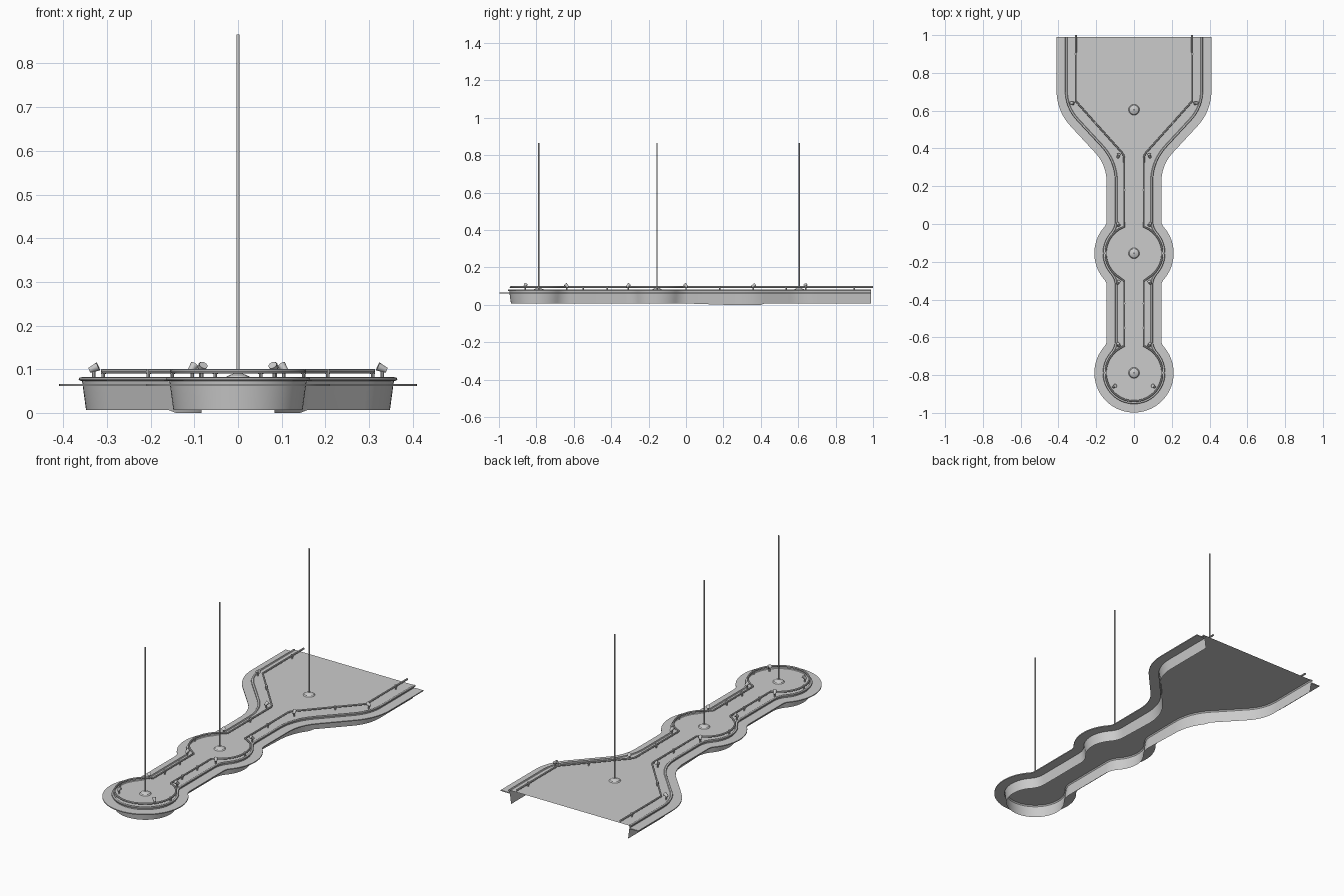
import bpy, bmesh, math
from mathutils import Vector

if "Cube" in bpy.data.objects:
    bpy.data.objects.remove(bpy.data.objects["Cube"])

POLES = [0.605, -0.155, -0.788]
DECK_Z = 0.079
BACK = 0.99
R, NARROW, WIDE, FIL = 0.21, 0.145, 0.41, 0.05


def make_obj(name, verts, faces, angle=35):
    me = bpy.data.meshes.new(name)
    me.from_pydata(verts, [], faces)
    bm = bmesh.new()
    bm.from_mesh(me)
    bmesh.ops.recalc_face_normals(bm, faces=bm.faces)
    bm.to_mesh(me)
    bm.free()
    ob = bpy.data.objects.new(name, me)
    bpy.context.collection.objects.link(ob)
    smooth(ob, angle)
    return ob


def smooth(ob, angle=35):
    bpy.ops.object.select_all(action='DESELECT')
    ob.select_set(True)
    bpy.context.view_layer.objects.active = ob
    bpy.ops.object.shade_smooth_by_angle(angle=math.radians(angle))


def arc(cx, cy, r, a0, a1, n):
    return [Vector((cx + r * math.cos(math.radians(a0 + (a1 - a0) * i / n)),
                    cy + r * math.sin(math.radians(a0 + (a1 - a0) * i / n)))) for i in range(n + 1)]


def rounded(prev, corner, nxt, t, n=8):
    p, c, q = Vector(prev), Vector(corner), Vector(nxt)
    a, b = c + (p - c).normalized() * t, c + (q - c).normalized() * t
    return [a.lerp(c, i / n).lerp(c.lerp(b, i / n), i / n) for i in range(n + 1)]


# right half of the outer outline, from the back edge to the front tip
def half_outline():
    w0, w1 = (WIDE, 0.598), (NARROW, 0.312)
    pts = [Vector((WIDE, BACK))]
    pts += rounded((WIDE, BACK), w0, w1, 0.11)
    pts += rounded(w0, w1, (NARROW, 0), 0.09)
    dy = math.sqrt((R + FIL) ** 2 - (NARROW + FIL) ** 2)
    ang = math.degrees(math.atan2(dy, NARROW + FIL))
    for cy, last in ((POLES[1], False), (POLES[2], True)):
        pts += arc(NARROW + FIL, cy + dy, FIL, 180, 180 + ang, 6)
        pts += arc(0, cy, R, ang, -90 if last else -ang, 26 if last else 18)[1:]
        if not last:
            pts += arc(NARROW + FIL, cy - dy, FIL, 180 - ang, 180, 6)[1:]
    return pts


HALF = half_outline()


def inset(d):
    out = []
    for i, p in enumerate(HALF):
        a, b = HALF[max(i - 1, 0)], HALF[min(i + 1, len(HALF) - 1)]
        t1 = (p - a).normalized() if i else (b - p).normalized()
        t2 = (b - p).normalized() if i < len(HALF) - 1 else t1
        t = (t1 + t2).normalized()
        if i == len(HALF) - 1:
            t = Vector((-1, 0))
        n = Vector((t.y, -t.x))
        out.append(p + n * d)
    out[-1].x = 0
    return out


def mirrored(half):
    return half + [Vector((-p.x, p.y)) for p in reversed(half[:-1])]


def loft(name, profile, closed=False, zfun=None):
    verts, faces = [], []
    for k, (d, z) in enumerate(profile):
        for p in mirrored(inset(d)):
            verts.append((p.x, p.y, zfun(p.y) if zfun and k == 0 else z))
    n = len(HALF) * 2 - 1
    m = len(profile)
    for k in range(m if closed else m - 1):
        a, b = k * n, ((k + 1) % m) * n
        faces += [(a + i, a + i + 1, b + i + 1, b + i) for i in range(n - 1)]
    if closed:
        faces += [tuple(k * n for k in range(m)), tuple(k * n + n - 1 for k in range(m))]
    return make_obj(name, verts, faces)


# flange, skirt wall with rounded lip
loft("flange", [(0, 0.061), (0, 0.066), (0.052, 0.066), (0.052, 0.061)], True)
loft("skirt_wall", [(0.062, 0.008), (0.053, 0.073)],
     zfun=lambda y: 0.0 if 0.1 < y < 0.4 else 0.007)
loft("deck_lip", [(0.053, 0.073), (0.047, 0.074), (0.045, 0.0775), (0.047, 0.081),
                  (0.055, 0.082), (0.058, 0.079)], True)

# deck sheet spanning left to right
edge = inset(0.055)
verts = [(s * p.x, p.y, DECK_Z) for p in edge[:-1] for s in (-1, 1)] + [(0, edge[-1].y, DECK_Z)]
k = 2 * (len(edge) - 1)
faces = [(2 * i, 2 * i + 1, 2 * i + 3, 2 * i + 2) for i in range(len(edge) - 2)] + [(k - 2, k - 1, k)]
make_obj("deck", verts, faces)

# tube rail following the deck edge
NX, RR = 0.052, 0.15
rail = [Vector(p) for p in ((0.308, 1.0), (0.308, 0.65), (NX + 0.005, 0.37), (NX, 0.35), (NX, -0.015))]
rail += arc(0, POLES[1], RR, 57, -57, 20)
rail += [Vector((NX, -0.302)), Vector((NX, -0.645))]
rail += arc(0, POLES[2], RR, 57, -90, 26)
path = mirrored(rail)
cu = bpy.data.curves.new("rail", 'CURVE')
cu.dimensions = '3D'
cu.bevel_depth = 0.005
cu.bevel_resolution = 2
cu.use_fill_caps = True
sp = cu.splines.new('POLY')
sp.points.add(len(path) - 1)
for q, p in zip(sp.points, path):
    q.co = (p.x, p.y, 0.095, 1)
ob = bpy.data.objects.new("rail", cu)
bpy.context.collection.objects.link(ob)
bpy.context.view_layer.objects.active = ob
ob.select_set(True)
bpy.ops.object.convert(target='MESH')
smooth(bpy.context.object)


def rod(name, a, b, r1, r2=None, n=12):
    a, b = Vector(a), Vector(b)
    bpy.ops.mesh.primitive_cone_add(vertices=n, radius1=r1, radius2=r1 if r2 is None else r2,
                                    depth=(b - a).length, location=(a + b) / 2)
    o = bpy.context.object
    o.name = name
    o.rotation_euler = (b - a).to_track_quat('Z', 'Y').to_euler()
    smooth(o)


# dance poles with domed bases
for y in POLES:
    rod("pole", (0, y, DECK_Z), (0, y, 0.866), 0.0038, n=16)
    rod("pole_base", (0, y, DECK_Z), (0, y, 0.085), 0.029, 0.024, 24)
    rod("pole_collar", (0, y, 0.085), (0, y, 0.092), 0.022, 0.006, 24)

# spotlights and rail posts on both sides
LIGHTS = [(0.33, 0.64, 0), (0.083, 0.36, 0), (0.085, 0.0, 1), (0.085, -0.31, 1),
          (0.083, -0.637, 2), (0.105, -0.86, 2)]
POSTS = [(0.308, 0.9), (0.205, 0.535), (NX, 0.18), (0.15, POLES[1]), (NX, -0.42), (NX, -0.55),
         (0.15, POLES[2])]
for s in (-1, 1):
    for x, y, pi in LIGHTS:
        c = Vector((s * x, y, 0.102))
        aim = (Vector((0, POLES[pi], 0.25)) - c).normalized() * 0.011
        rod("spot_stem", (s * x, y, DECK_Z), c, 0.004, n=8)
        rod("spot_head", c - aim, c + aim, 0.006, 0.010)
    for x, y in POSTS:
        rod("rail_post", (s * x, y, DECK_Z), (s * x, y, 0.095), 0.004, n=8)
        rod("rail_clamp", (s * x, y, 0.089), (s * x, y, 0.101), 0.0065, n=10)
